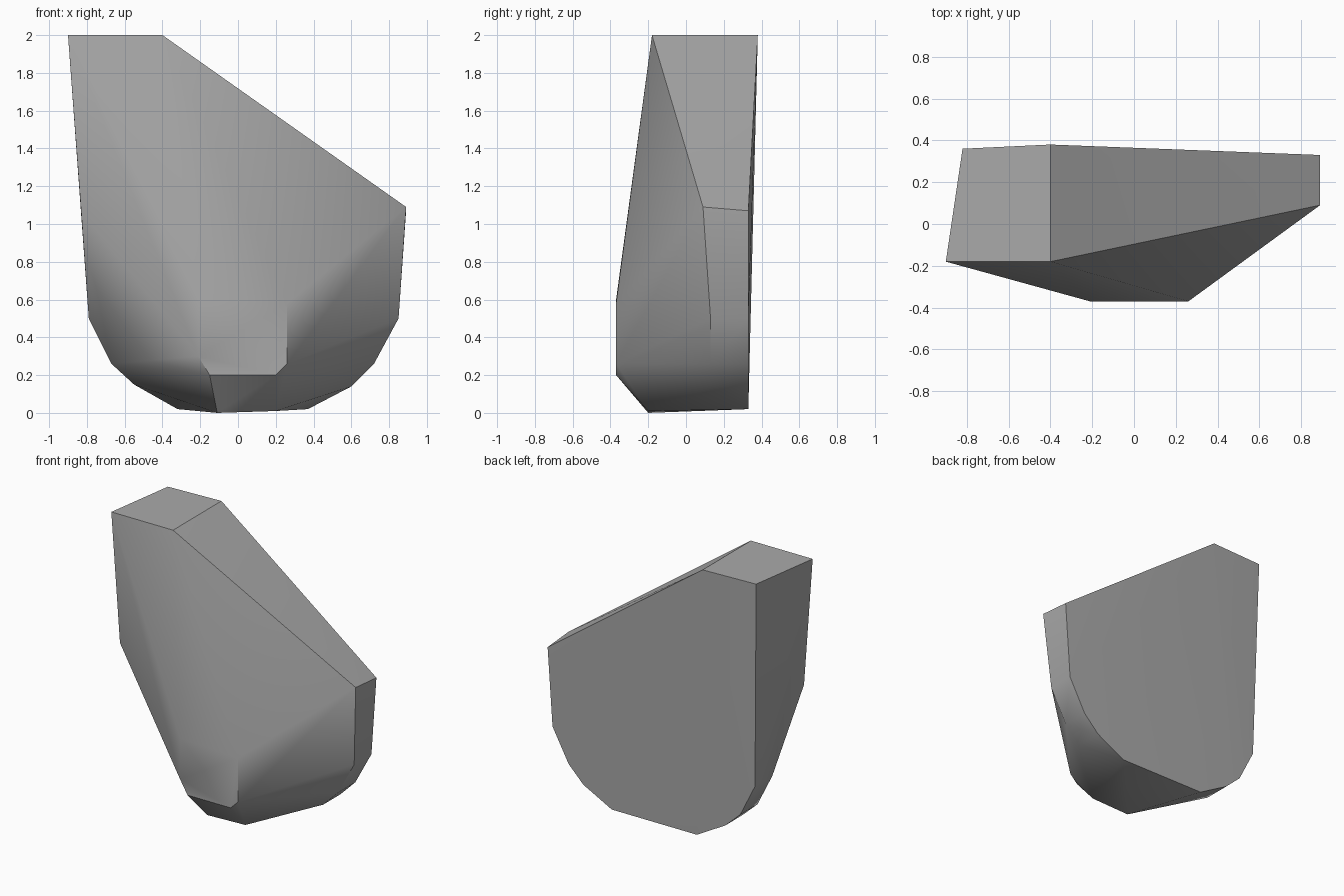
import bpy, bmesh, math

default_cube = bpy.data.objects.get("Cube")
if default_cube:
    bpy.data.objects.remove(default_cube, do_unlink=True)

# Single stone grey
grey = bpy.data.materials.new("stone_grey")
grey.use_nodes = True
colour = (0.4, 0.4, 0.4, 1)
grey.diffuse_color = colour
grey.node_tree.nodes["Principled BSDF"].inputs["Base Color"].default_value = colour

# Slanted top and the upper right end
top = [(-0.90, -0.18, 2.0), (-0.40, -0.18, 2.0), (-0.40, 0.38, 2.0), (-0.82, 0.36, 2.0)]
right_end = [(0.89, 0.09, 1.09), (0.89, 0.33, 1.07)]
left_shoulder = [(-0.83, -0.18, 1.06)]

# Rounded lower outline (x, z), shared by the back and the middle band
rim = [(-0.79, 0.50), (-0.67, 0.26), (-0.55, 0.15), (0.60, 0.14), (0.72, 0.26), (0.85, 0.50)]
band = [(x, y, z) for y in (0.13, 0.33) for x, z in rim]
back_foot = [(-0.32, 0.33, 0.02), (0.37, 0.33, 0.02)]

# Raised front facet and the lowest edge below it
front = [(x, -0.37, z) for x, z in
         [(-0.21, 0.60), (-0.21, 0.30), (-0.15, 0.20), (0.20, 0.20), (0.26, 0.26), (0.26, 0.58)]]
front_foot = [(-0.11, -0.20, 0.0), (0.20, -0.20, 0.01)]

# Wrap the corners in one faceted convex body
bm = bmesh.new()
for corner in top + right_end + left_shoulder + band + back_foot + front + front_foot:
    bm.verts.new(corner)
hull = bmesh.ops.convex_hull(bm, input=bm.verts[:])
loose = [v for v in bm.verts if not v.link_faces]
bmesh.ops.delete(bm, geom=loose, context="VERTS")
bmesh.ops.dissolve_limit(bm, angle_limit=math.radians(1), verts=bm.verts[:], edges=bm.edges[:])
bmesh.ops.recalc_face_normals(bm, faces=bm.faces[:])

mesh = bpy.data.meshes.new("rock_body")
bm.to_mesh(mesh)
bm.free()
mesh.materials.append(grey)
rock = bpy.data.objects.new("rock_body", mesh)
bpy.context.collection.objects.link(rock)

# Soft facets, keeping the hard rims sharp
bpy.ops.object.select_all(action="DESELECT")
rock.select_set(True)
bpy.context.view_layer.objects.active = rock
bpy.ops.object.shade_smooth_by_angle(angle=math.radians(35))
